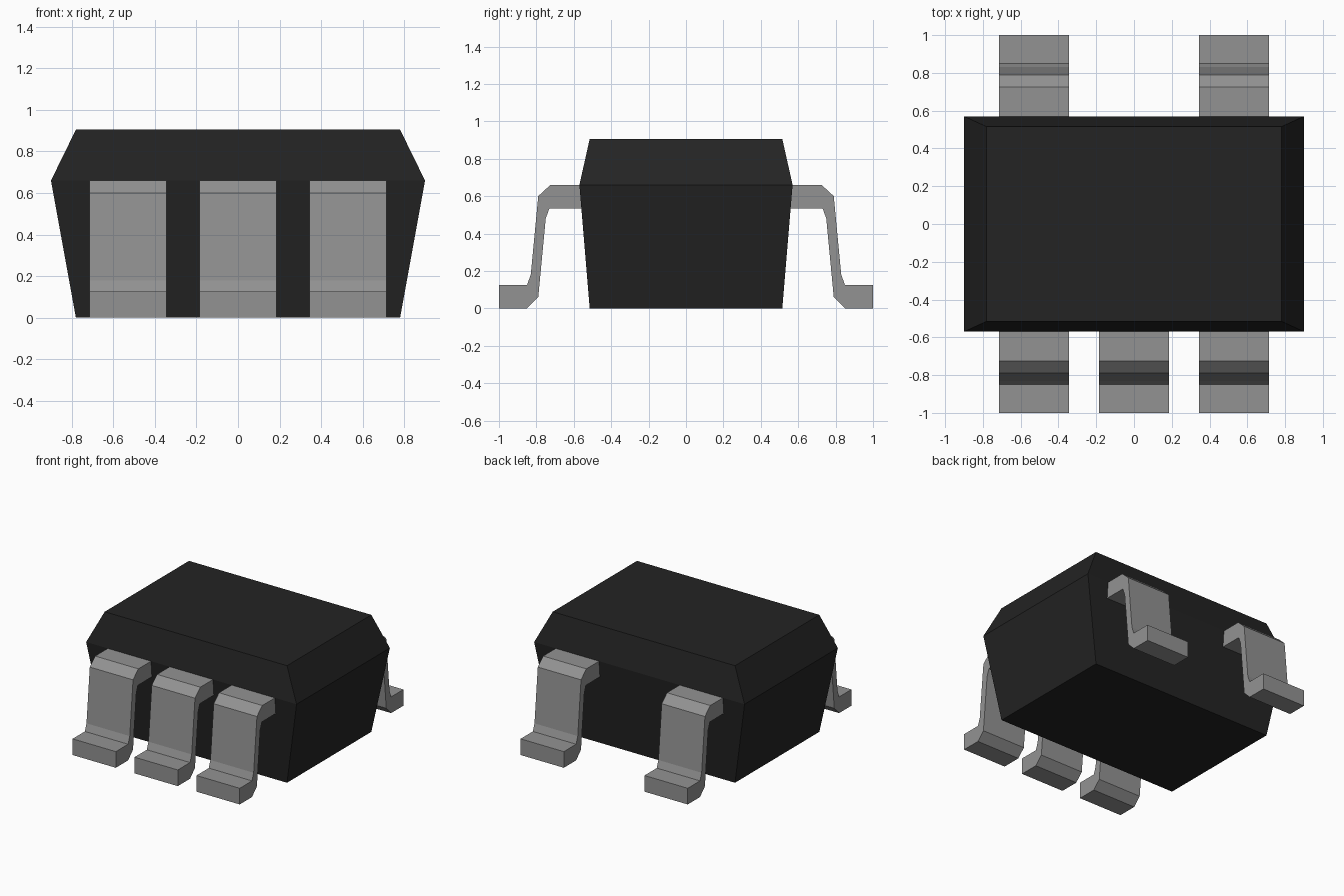
import bpy
import bmesh

cube = bpy.data.objects.get("Cube")
if cube:
    bpy.data.objects.remove(cube, do_unlink=True)


def make_material(name, rgb, roughness):
    mat = bpy.data.materials.new(name)
    mat.use_nodes = True
    mat.diffuse_color = (*rgb, 1)
    bsdf = mat.node_tree.nodes["Principled BSDF"]
    bsdf.inputs["Base Color"].default_value = (*rgb, 1)
    bsdf.inputs["Roughness"].default_value = roughness
    return mat


def loft(name, rings, mat):
    """Join matching closed rings with quads and cap both ends."""
    bm = bmesh.new()
    loops = [[bm.verts.new(p) for p in ring] for ring in rings]
    n = len(loops[0])
    for a, b in zip(loops, loops[1:]):
        for i in range(n):
            j = (i + 1) % n
            bm.faces.new((a[i], a[j], b[j], b[i]))
    bm.faces.new(loops[0])
    bm.faces.new(loops[-1])
    bmesh.ops.recalc_face_normals(bm, faces=bm.faces)
    mesh = bpy.data.meshes.new(name)
    bm.to_mesh(mesh)
    bm.free()
    mesh.materials.append(mat)
    obj = bpy.data.objects.new(name, mesh)
    bpy.context.collection.objects.link(obj)
    return obj


black = make_material("black plastic", (0.017, 0.017, 0.017), 0.6)
grey = make_material("grey metal", (0.29, 0.29, 0.29), 0.5)

# Body: rectangular sections (half width, half depth, height), widest at the seam
sections = [(0.78, 0.515, 0.0), (0.90, 0.57, 0.66), (0.78, 0.515, 0.905)]
loft("chip_body",
     [[(-w, -d, z), (w, -d, z), (w, d, z), (-w, d, z)] for w, d, z in sections],
     black)

# Gull-wing pin outline: (distance from centre, height)
PIN = [(0.55, 0.66), (0.725, 0.66), (0.79, 0.60), (0.83, 0.18), (0.85, 0.125),
       (1.0, 0.125), (1.0, 0.0), (0.85, 0.0), (0.79, 0.06), (0.75, 0.48),
       (0.73, 0.535), (0.55, 0.535)]
HALF_WIDTH = 0.185
PITCH = 0.53


def add_pin(name, x, side):
    loft(name,
         [[(x + dx, side * y, z) for y, z in PIN] for dx in (-HALF_WIDTH, HALF_WIDTH)],
         grey)


# Three pins at the front, two at the back
for label, x in (("right", -PITCH), ("middle", 0.0), ("left", PITCH)):
    add_pin("front_pin_" + label, x, -1)
    if x:
        add_pin("back_pin_" + label, x, 1)
